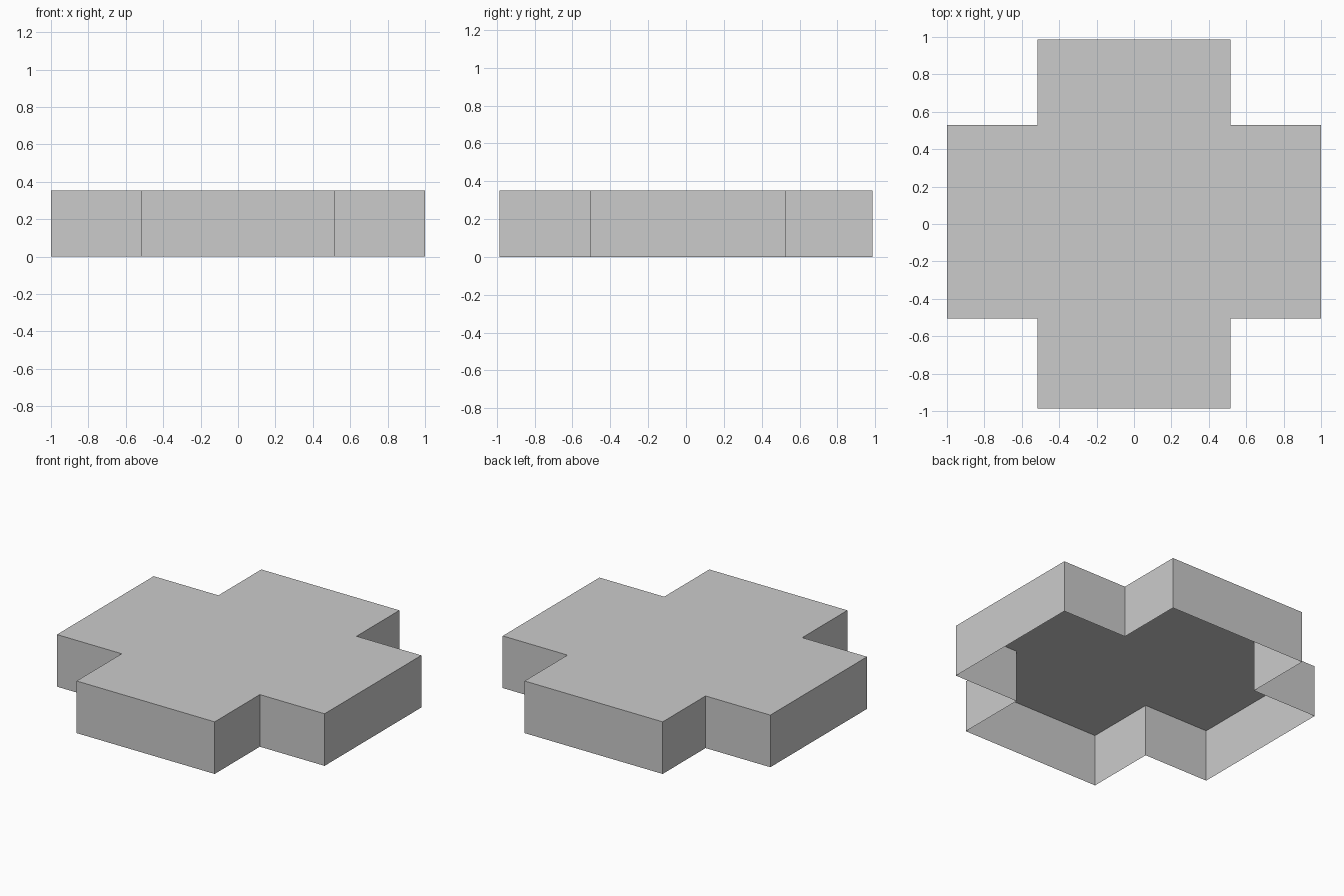
import bpy
import bmesh

cube = bpy.data.objects.get("Cube")
if cube:
    bpy.data.objects.remove(cube, do_unlink=True)

HEIGHT = 0.352
END_X, END_Y = 1.0, 0.986
ARM_X = 0.516
FRONT_Y, BACK_Y = -0.504, 0.528

# Plain grey material
grey = bpy.data.materials.new("plain grey")
grey.use_nodes = True
colour = (0.6, 0.6, 0.6, 1.0)
grey.diffuse_color = colour
grey.node_tree.nodes["Principled BSDF"].inputs["Base Color"].default_value = colour

# Cross outline, counter-clockwise from the front arm
outline = [
    (-ARM_X, -END_Y), (ARM_X, -END_Y), (ARM_X, FRONT_Y), (END_X, FRONT_Y),
    (END_X, BACK_Y), (ARM_X, BACK_Y), (ARM_X, END_Y), (-ARM_X, END_Y),
    (-ARM_X, BACK_Y), (-END_X, BACK_Y), (-END_X, FRONT_Y), (-ARM_X, FRONT_Y),
]

# Thin shell: flat top and side walls, open underneath
bm = bmesh.new()
top = [bm.verts.new((x, y, HEIGHT)) for x, y in outline]
bottom = [bm.verts.new((x, y, 0)) for x, y in outline]
bm.faces.new(top)
for i in range(len(outline)):
    j = (i + 1) % len(outline)
    bm.faces.new((bottom[i], bottom[j], top[j], top[i]))

mesh = bpy.data.meshes.new("cross_shell")
bm.to_mesh(mesh)
bm.free()
mesh.materials.append(grey)
shell = bpy.data.objects.new("cross_shell", mesh)
bpy.context.collection.objects.link(shell)
